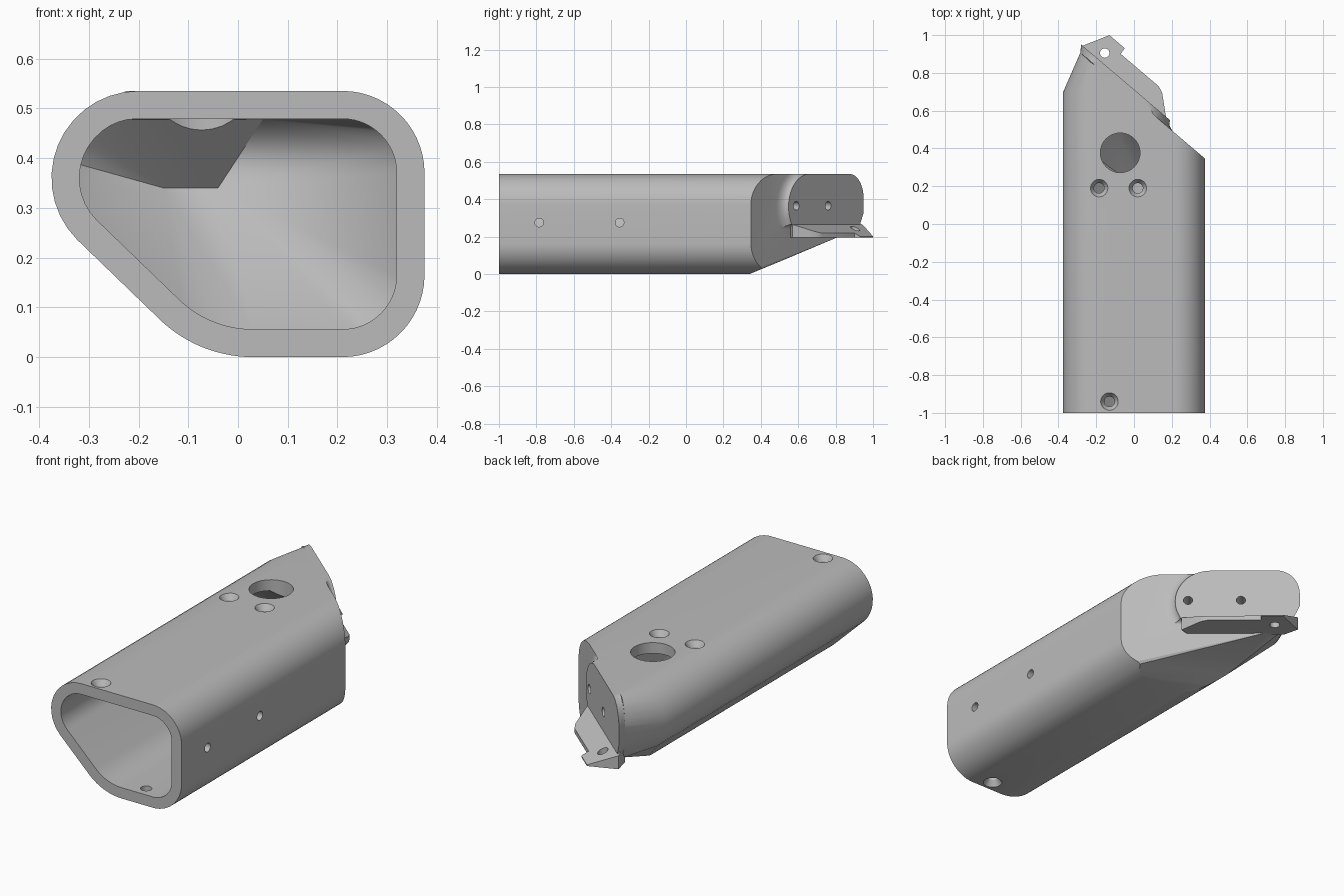
import bpy, bmesh, math
from mathutils import Vector

cube = bpy.data.objects.get("Cube")
if cube:
    bpy.data.objects.remove(cube, do_unlink=True)

grey = bpy.data.materials.new("plain grey")
grey.use_nodes = True
colour = (0.5, 0.5, 0.5, 1)
grey.diffuse_color = colour
grey.node_tree.nodes["Principled BSDF"].inputs["Base Color"].default_value = colour

# Slanted mounting face: u runs along it, v points out of it
origin = Vector((-0.28, 0.95, 0))
along = Vector((0.762, -0.648, 0))
out = Vector((0.648, 0.762, 0))
STEP = 0.035


def slant(u, v, z):
    return origin + along * u + out * v + Vector((0, 0, z))


def arc(cx, cz, rx, rz, a0, a1, n=14):
    angles = [math.radians(a0 + (a1 - a0) * i / n) for i in range(n + 1)]
    return [(cx + rx * math.cos(a), cz + rz * math.sin(a)) for a in angles]


def profile(wall):
    # Tube section, shrunk by the wall thickness
    corners = [(0.21, 0.165, 0.165, -90, 0), (0.21, 0.37, 0.165, 0, 90),
               (-0.2, 0.36, 0.175, 90, 225), (0.03, 0.27, 0.27, 225, 270)]
    pts = []
    for cx, cz, r, a0, a1 in corners:
        pts += arc(cx, cz, r - wall, r - wall, a0, a1)
    return pts


def finish(name, bm):
    bmesh.ops.recalc_face_normals(bm, faces=bm.faces)
    mesh = bpy.data.meshes.new(name)
    bm.to_mesh(mesh)
    bm.free()
    mesh.materials.append(grey)
    obj = bpy.data.objects.new(name, mesh)
    bpy.context.collection.objects.link(obj)
    return obj


def hull(name, points):
    bm = bmesh.new()
    for p in points:
        bm.verts.new(p)
    bmesh.ops.remove_doubles(bm, verts=bm.verts, dist=0.0005)
    bmesh.ops.convex_hull(bm, input=bm.verts)
    loose = [v for v in bm.verts if not v.link_faces]
    bmesh.ops.delete(bm, geom=loose, context='VERTS')
    bmesh.ops.dissolve_limit(bm, angle_limit=0.002, verts=bm.verts, edges=bm.edges)
    return finish(name, bm)


def loft(name, rings):
    bm = bmesh.new()
    rows = [[bm.verts.new(p) for p in ring] for ring in rings]
    n = len(rows[0])
    for a, b in zip(rows, rows[1:]):
        for i in range(n):
            j = (i + 1) % n
            bm.faces.new((a[i], a[j], b[j], b[i]))
    bm.faces.new(rows[0])
    bm.faces.new(rows[-1][::-1])
    return finish(name, bm)


def drill(start, end, r1, r2):
    # Tapered round cutter between two points
    start, end = Vector(start), Vector(end)
    side = (end - start).to_track_quat('Z', 'Y')
    rings = []
    for p, r in ((start, r1), (end, r2)):
        circle = arc(0, 0, r, r, 0, 360 * 31 / 32, 31)
        rings.append([p + side @ Vector((x, y, 0)) for x, y in circle])
    return loft("cutter", rings)


def combine(target, other, operation):
    mod = target.modifiers.new("combine", 'BOOLEAN')
    mod.operation = operation
    mod.solver = 'EXACT'
    mod.object = other
    bpy.context.view_layer.objects.active = target
    bpy.ops.object.modifier_apply(modifier=mod.name)
    bpy.data.objects.remove(other, do_unlink=True)


# Outline of the mounting pad
pad = ([(0.594, 0.265)] + arc(0.447, 0.36, 0.173, 0.175, -25, 90)
       + arc(0.115, 0.4, 0.115, 0.135, 90, 180) + [(0, 0.33), (0.03, 0.265)])


def pad_ring(v, grow):
    ring = []
    for u, z in pad:
        reach = u / 0.62
        d = Vector((u - 0.3, z - 0.4)).normalized() * grow * reach
        shift = -v * 0.7 * (1 - reach)
        ring.append(slant(u + shift + d.x, v, min(0.535, z + d.y)))
    return ring


# Tube body, tapering to the pad
points = []
for x, z in profile(0):
    plane_y = 0.95 - (0.648 * (x + 0.28) + STEP) / 0.762
    points += [(x, -1, z), (x, min(plane_y, 0.7, 0.34 + z * 2.42), z)]
points += pad_ring(-STEP, 0)
points += [slant(0.07, -STEP, 0.225), slant(0.55, -STEP, 0.2)]
body = hull("tube_body", points)

# Raised pad with a concave fillet at its foot
rings = []
for i in range(7):
    a = math.pi / 2 * i / 6
    rings.append(pad_ring(-STEP * math.sin(a), 0.06 * (1 - math.cos(a))))
rings.append([slant(0.3 + (u - 0.3) * 0.75, -0.06, 0.4 + (z - 0.4) * 0.75)
              for u, z in pad])
combine(body, loft("mounting_pad", rings), 'UNION')

# Wedge lip with a notched tab under the pad
lip = [(0.08, -0.05), (0.01, 0), (0.082, 0.135), (0.188, 0.135), (0.192, 0.098),
       (0.455, 0.098), (0.49, 0.085), (0.52, 0.06), (0.589, 0), (0.55, -0.05)]
combine(body, loft("lip", [[slant(u, v, 0.195) for u, v in lip],
                           [slant(u, v, 0.265 - 0.47 * v) for u, v in lip]]), 'UNION')

# Cavity, closing to a short ridge
points = []
for x, z in profile(0.056):
    points += [(x, -1.1, z), (x, min(0.25 + max(0, -x) * 0.8, 0.2 + z * 0.8), z)]
points += [(-0.15, 0.6, 0.34), (-0.04, 0.6, 0.34), (-0.25, 0.46, 0.478),
           (0.05, 0.46, 0.478), (-0.2, 0.53, 0.36), (0.05, 0.47, 0.42),
           (0.03, 0.44, 0.28)]
combine(body, hull("cavity", points), 'DIFFERENCE')

# Large access hole in the top
cutters = [drill((-0.073, 0.377, 0.6), (-0.073, 0.377, 0.4), 0.105, 0.105)]
# Countersunk screw holes, top and bottom
for x, y, z, s in ((-0.185, 0.19, 0.535, 1), (0.02, 0.19, 0.535, 1),
                   (-0.13, -0.94, 0.535, 1), (0.13, -0.94, 0, -1)):
    cutters.append(drill((x, y, z + s * 0.01), (x, y, z - s * 0.03), 0.053, 0.027))
    cutters.append(drill((x, y, z), (x, y, z - s * 0.1), 0.027, 0.027))
# Side holes
for y in (-0.785, -0.355):
    cutters.append(drill((0.45, y, 0.275), (0.25, y, 0.275), 0.023, 0.023))
# Pad screw holes and lip hole
for u in (0.293, 0.556):
    cutters.append(drill(slant(u, 0.05, 0.365), slant(u, -0.085, 0.365), 0.023, 0.023))
cutters.append(drill((-0.155, 0.905, 0.27), (-0.155, 0.905, 0.1), 0.025, 0.025))
for cutter in cutters:
    combine(body, cutter, 'DIFFERENCE')

# Smooth curves, sharp edges
bpy.ops.object.select_all(action='DESELECT')
body.select_set(True)
bpy.context.view_layer.objects.active = body
bpy.ops.object.shade_smooth_by_angle(angle=math.radians(25))
